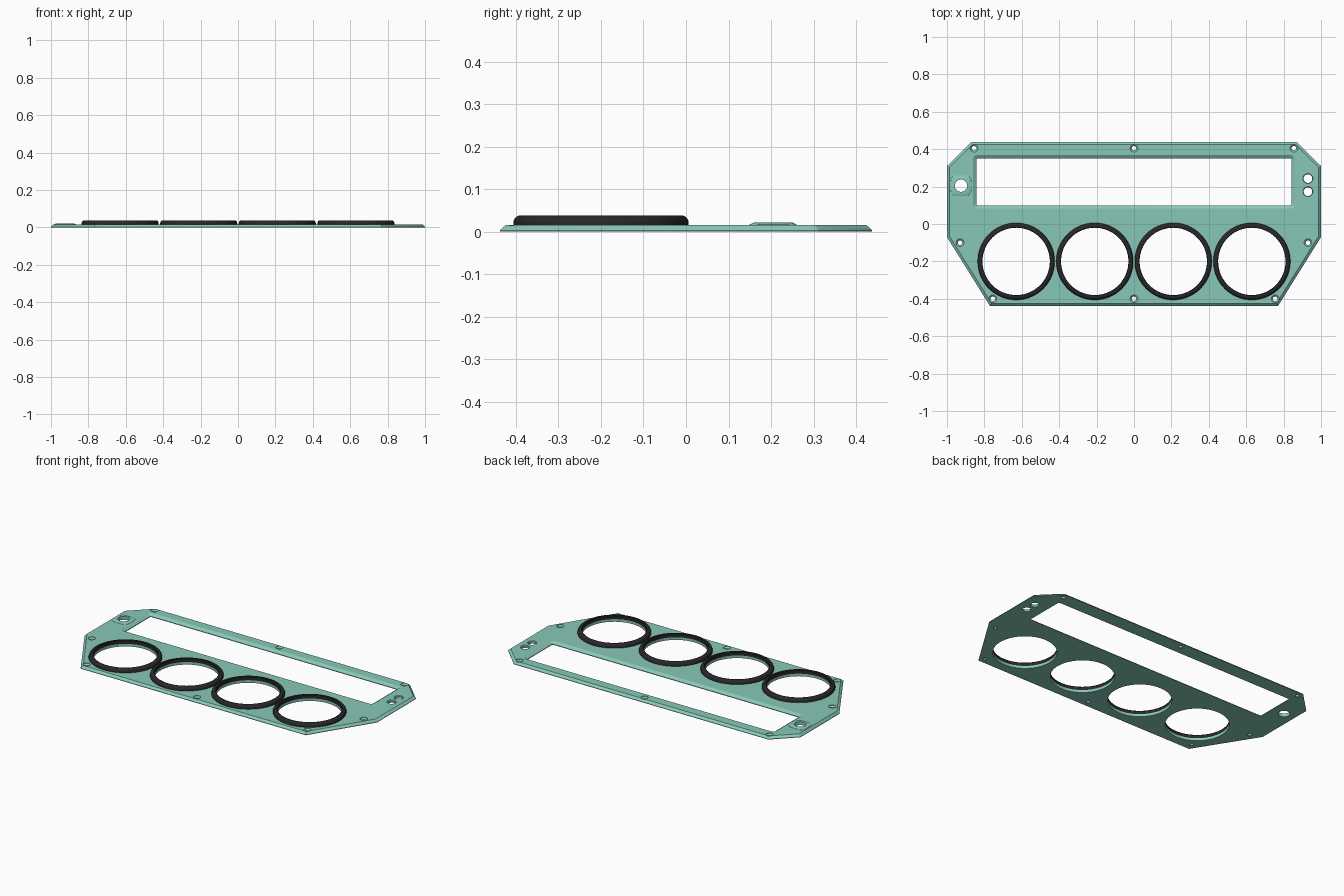
import bpy, bmesh, math
from math import cos, sin, pi

if "Cube" in bpy.data.objects:
    bpy.data.objects.remove(bpy.data.objects["Cube"])


def material(name, rgb):
    m = bpy.data.materials.new(name)
    m.diffuse_color = (*rgb, 1)
    m.use_nodes = True
    m.node_tree.nodes["Principled BSDF"].inputs["Base Color"].default_value = m.diffuse_color
    return m


GREEN = material("sea_green", (0.25, 0.575, 0.48))
BLACK = material("soft_black", (0.021, 0.020, 0.022))
TOP = 0.016  # upper face of the plate


def circle(cx, cy, r, n=32):
    return [(cx + r * cos(2 * pi * i / n), cy + r * sin(2 * pi * i / n)) for i in range(n)]


def rounded_rect(cx, cy, hx, hy, r, n=32):
    # n points in total, a quarter of them on every corner
    q, pts = n // 4, []
    for k, (sx, sy) in enumerate([(1, 1), (-1, 1), (-1, -1), (1, -1)]):
        for i in range(q):
            a = k * pi / 2 + i / (q - 1) * pi / 2
            pts.append((cx + sx * (hx - r) + r * cos(a), cy + sy * (hy - r) + r * sin(a)))
    return pts


def loft(bm, sections, tube=False):
    # sections are (outline, z); tube joins the last to the first, otherwise ends are capped
    loops = [[bm.verts.new((x, y, z)) for x, y in pts] for pts, z in sections]
    pairs = list(zip(loops, loops[1:])) + ([(loops[-1], loops[0])] if tube else [])
    for a, b in pairs:
        for i in range(len(a)):
            j = (i + 1) % len(a)
            bm.faces.new((a[i], a[j], b[j], b[i]))
    if not tube:
        bm.faces.new(loops[0][::-1])
        bm.faces.new(loops[-1])


def finish(bm, name, mat):
    bmesh.ops.recalc_face_normals(bm, faces=bm.faces)
    me = bpy.data.meshes.new(name)
    bm.to_mesh(me)
    bm.free()
    me.materials.append(mat)
    ob = bpy.data.objects.new(name, me)
    bpy.context.collection.objects.link(ob)
    return ob


def smooth(ob, angle=30):
    bpy.ops.object.select_all(action='DESELECT')
    ob.select_set(True)
    bpy.context.view_layer.objects.active = ob
    bpy.ops.object.shade_smooth_by_angle(angle=math.radians(angle))


# Plate: eight-sided outline with a chamfered upper edge
def outline(d):
    half = [(0.77 - d * 0.58, -0.438 + d), (1 - d, -0.07 + d * 0.28),
            (1 - d, 0.31 - d * 0.41), (0.87 - d * 0.41, 0.438 - d)]
    return half + [(-x, y) for x, y in reversed(half)]


bm = bmesh.new()
loft(bm, [(outline(0), 0), (outline(0), 0.003), (outline(0.014), TOP)])
plate = finish(bm, "plate", GREEN)

# Cutter holding every opening in the plate
GAUGES = [(x, -0.2) for x in (-0.63, -0.21, 0.21, 0.63)]
SCREWS = [(0, 0.405), (0, -0.4)]
for s in (-1, 1):
    SCREWS += [(s * 0.855, 0.405), (s * 0.93, -0.1), (s * 0.755, -0.4)]
KNOB = (-0.925, 0.205)

bm = bmesh.new()
# display window with a flared rim
loft(bm, [(rounded_rect(0, 0.225, 0.843, 0.125, 0.008), -0.02),
          (rounded_rect(0, 0.225, 0.843, 0.125, 0.008), 0.004),
          (rounded_rect(0, 0.225, 0.861, 0.143, 0.022), TOP),
          (rounded_rect(0, 0.225, 0.861, 0.143, 0.022), 0.05)])
# gauge openings, knob hole and the pair of side holes
for c in GAUGES:
    loft(bm, [(circle(*c, 0.18, 64), -0.02), (circle(*c, 0.18, 64), 0.05)])
loft(bm, [(circle(*KNOB, 0.033), -0.02), (circle(*KNOB, 0.033), 0.05)])
for y in (0.243, 0.173):
    loft(bm, [(circle(0.93, y, 0.023), -0.02), (circle(0.93, y, 0.023), 0.012),
              (circle(0.93, y, 0.027), TOP), (circle(0.93, y, 0.027), 0.05)])
# countersunk screw holes
for c in SCREWS:
    loft(bm, [(circle(*c, 0.012, 24), -0.02), (circle(*c, 0.012, 24), 0.005),
              (circle(*c, 0.021, 24), 0.013), (circle(*c, 0.021, 24), 0.05)])
cutter = finish(bm, "opening_cutter", GREEN)
cutter.hide_render = True

mod = plate.modifiers.new("openings", 'BOOLEAN')
mod.operation = 'DIFFERENCE'
mod.solver = 'EXACT'
mod.object = cutter
bpy.ops.object.select_all(action='DESELECT')
plate.select_set(True)
bpy.context.view_layer.objects.active = plate
bpy.ops.object.modifier_apply(modifier=mod.name)
bpy.data.objects.remove(cutter)
smooth(plate)

# Raised pad around the knob hole
bm = bmesh.new()
loft(bm, [(circle(*KNOB, 0.033), TOP - 0.001),
          (rounded_rect(*KNOB, 0.056, 0.056, 0.032), TOP - 0.001),
          (rounded_rect(*KNOB, 0.055, 0.055, 0.032), TOP + 0.001),
          (rounded_rect(*KNOB, 0.046, 0.046, 0.025), 0.021),
          (circle(*KNOB, 0.033), 0.021)], tube=True)
smooth(finish(bm, "knob_pad", GREEN))

# Gauge bezels: quarter-round outer edge, straight bore
for i, c in enumerate(GAUGES):
    profile = [(0.18, TOP), (0.206, TOP), (0.206, 0.021)]
    profile += [(0.19 + 0.016 * cos(a), 0.021 + 0.017 * sin(a))
                for a in (k * pi / 12 for k in range(1, 7))]
    profile += [(0.182, 0.038), (0.18, 0.036)]
    bm = bmesh.new()
    loft(bm, [(circle(*c, r, 64), z) for r, z in profile], tube=True)
    smooth(finish(bm, f"gauge_bezel_{i + 1}", BLACK))
